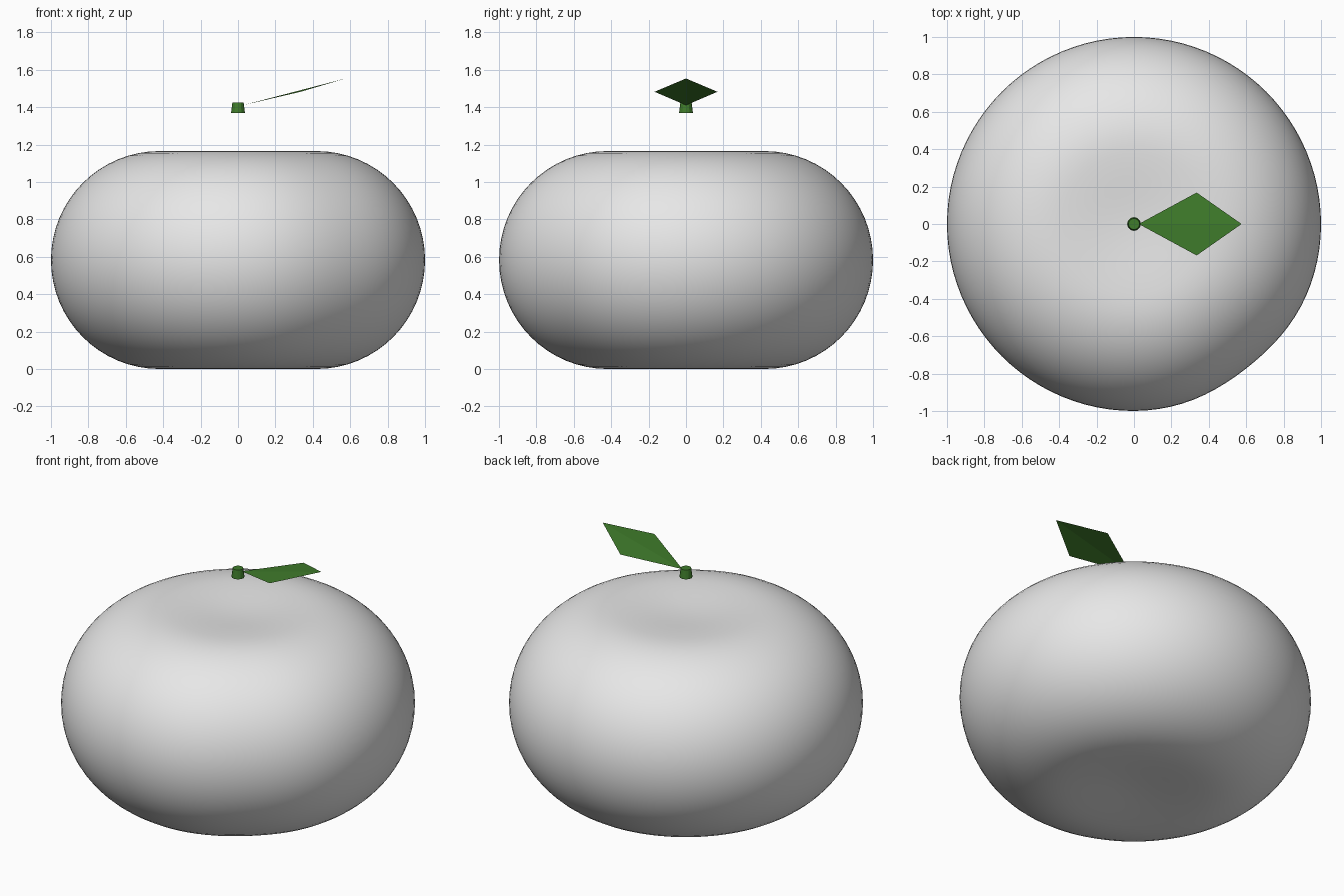
import bpy
import bmesh
from math import sin, cos, pi, atan2, exp

cube = bpy.data.objects.get("Cube")
if cube:
    bpy.data.objects.remove(cube, do_unlink=True)


def material(name, rgb):
    mat = bpy.data.materials.new(name)
    mat.use_nodes = True
    mat.diffuse_color = (*rgb, 1)
    mat.node_tree.nodes["Principled BSDF"].inputs["Base Color"].default_value = (*rgb, 1)
    return mat


def finish(name, bm, mat, smooth=False):
    bmesh.ops.recalc_face_normals(bm, faces=bm.faces)
    mesh = bpy.data.meshes.new(name)
    bm.to_mesh(mesh)
    bm.free()
    mesh.materials.append(mat)
    for face in mesh.polygons:
        face.use_smooth = smooth
    obj = bpy.data.objects.new(name, mesh)
    bpy.context.collection.objects.link(obj)
    return obj


skin = material("pale grey skin", (0.8, 0.8, 0.8))
green = material("leaf green", (0.05, 0.2, 0.024))

# Fruit body: a lathed flat-ended round profile with shallow dimples
HALF, CORE, DIP = 0.5825, 0.42, 0.02
CAP, ARC, SIDES = 10, 32, 96


def dimple(r):
    return DIP * 0.5 * (1 + cos(pi * r / CORE))


cap = [(CORE * i / CAP, HALF - dimple(CORE * i / CAP)) for i in range(CAP)]
rim = [(CORE + (1 - CORE) * sin(pi * i / ARC), HALF * cos(pi * i / ARC))
       for i in range(ARC + 1)]
profile = cap + rim + [(r, -z) for r, z in reversed(cap)]

bm = bmesh.new()
verts = [bm.verts.new((r, 0, z + HALF)) for r, z in profile]
edges = [bm.edges.new(pair) for pair in zip(verts, verts[1:])]
bmesh.ops.spin(bm, geom=verts + edges, cent=(0, 0, 0), axis=(0, 0, 1),
               angle=2 * pi, steps=SIDES, use_duplicate=False)
bmesh.ops.remove_doubles(bm, verts=bm.verts, dist=0.0005)

# Slight natural flattening on the front left side
for v in bm.verts:
    turn = atan2(v.co.y, v.co.x) + 0.9
    scale = 1 - 0.022 * exp(-(turn / 0.35) ** 2)
    v.co.x *= scale
    v.co.y *= scale
finish("fruit_body", bm, skin, smooth=True)

# Stem: a small tapered peg hovering above the fruit
bm = bmesh.new()
bmesh.ops.create_cone(bm, cap_ends=True, segments=12, radius1=0.037,
                      radius2=0.03, depth=0.055)
bmesh.ops.translate(bm, verts=bm.verts, vec=(0, 0, 1.397))
finish("stem", bm, green)

# Leaf: a thin kite with a slight ridge along the middle
bm = bmesh.new()
base = bm.verts.new((0.025, 0, 1.41))
tip = bm.verts.new((0.575, 0, 1.553))
for side in (1, -1):
    corner = bm.verts.new((0.335, side * 0.168, 1.482))
    bm.faces.new((base, tip, corner) if side > 0 else (base, corner, tip))
finish("leaf", bm, green)
